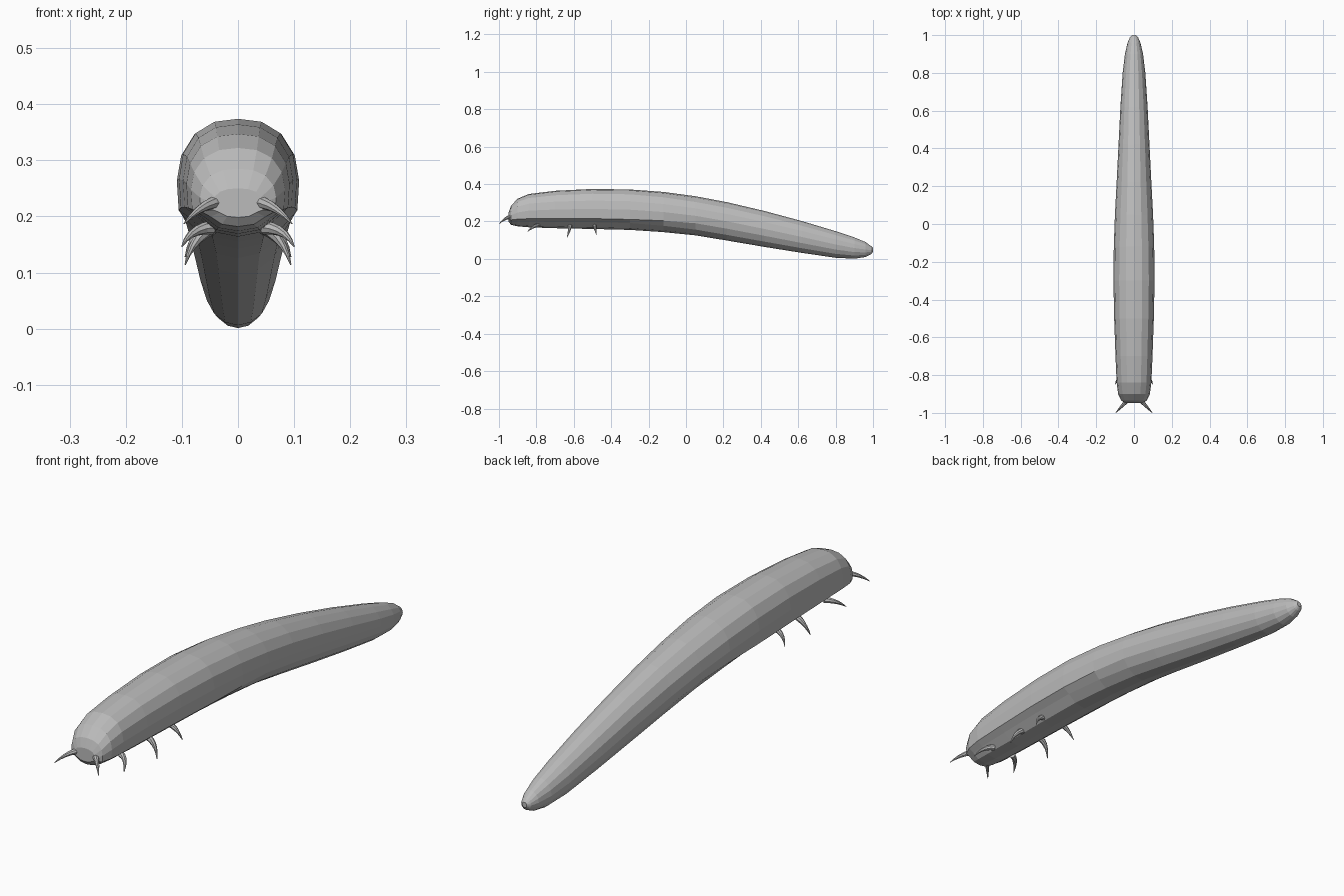
import bpy, bmesh, math
from mathutils import Vector

if "Cube" in bpy.data.objects:
    bpy.data.objects.remove(bpy.data.objects["Cube"])

skin = bpy.data.materials.new("grey_skin")
skin.diffuse_color = (0.5, 0.5, 0.5, 1)
skin.use_nodes = True
skin.node_tree.nodes["Principled BSDF"].inputs["Base Color"].default_value = skin.diffuse_color


def finish(name, bm):
    bmesh.ops.recalc_face_normals(bm, faces=bm.faces)
    me = bpy.data.meshes.new(name)
    bm.to_mesh(me)
    bm.free()
    me.materials.append(skin)
    ob = bpy.data.objects.new(name, me)
    bpy.context.collection.objects.link(ob)
    return ob


def loft(bm, rings):
    vs = [[bm.verts.new(p) for p in r] for r in rings]
    n = len(vs[0])
    for a, b in zip(vs, vs[1:]):
        for i in range(n):
            bm.faces.new((a[i], a[(i + 1) % n], b[(i + 1) % n], b[i]))
    bm.faces.new(vs[0])
    bm.faces.new(vs[-1])


# body: stations of (y, bottom z, top z, half width)
stations = [
    (-0.948, 0.198, 0.250, 0.045), (-0.935, 0.182, 0.285, 0.068),
    (-0.90, 0.174, 0.322, 0.084), (-0.84, 0.169, 0.347, 0.092),
    (-0.70, 0.164, 0.364, 0.098), (-0.50, 0.160, 0.374, 0.105),
    (-0.30, 0.155, 0.371, 0.109), (-0.12, 0.143, 0.358, 0.107),
    (0.05, 0.126, 0.335, 0.101), (0.22, 0.098, 0.303, 0.092),
    (0.42, 0.064, 0.256, 0.082), (0.62, 0.032, 0.202, 0.072),
    (0.80, 0.006, 0.148, 0.060), (0.90, 0.001, 0.115, 0.048),
    (0.96, 0.010, 0.090, 0.034), (0.99, 0.025, 0.068, 0.021),
    (1.00, 0.038, 0.058, 0.010)]
# right half of the cross-section with a flattened underside (top to bottom)
front_half = [(0, 1), (.40, .95), (.72, .76), (.93, .42), (1, 0),
              (.97, -.48), (.72, -.66), (.42, -.92), (0, -1)]


def ring(y, lo, hi, w):
    t = min(1, max(0, (0.05 - y) / 0.35))      # flattened near the front
    half = []
    for i, (fx, fz) in enumerate(front_half):
        a = math.pi * i / 8
        x = math.sin(a) * (1 - t) + fx * t
        z = math.cos(a) * (1 - t) + fz * t
        half.append((x * w, (lo + hi) / 2 + z * (hi - lo) / 2))
    full = half + [(-x, z) for x, z in half[-2:0:-1]]
    return [(x, y, z) for x, z in full]


bm = bmesh.new()
loft(bm, [ring(*s) for s in stations])
finish("body", bm)


# curved spikes: antennae and legs, tapered along a base-bend-tip curve
def spike(name, base, bend, tip, radius):
    for side, label in ((1, "right"), (-1, "left")):
        p = [Vector((v[0] * side, v[1], v[2])) for v in (base, bend, tip)]
        rings = []
        for k in range(6):
            t = k / 5
            c = p[0] * (1 - t) ** 2 + p[1] * 2 * t * (1 - t) + p[2] * t * t
            d = (p[1] - p[0]) * (1 - t) + (p[2] - p[1]) * t
            q = d.to_track_quat('Z', 'Y')
            r = radius * (1 - 0.9 * t ** 1.4)
            rings.append([c + q @ Vector((r * math.cos(a), r * math.sin(a), 0))
                          for a in (math.tau * i / 8 for i in range(8))])
        bm = bmesh.new()
        loft(bm, rings)
        finish(f"{name}_{label}", bm)


spike("antenna", (0.032, -0.93, 0.226), (0.065, -0.965, 0.224), (0.096, -0.999, 0.187), 0.012)
spike("front_leg", (0.045, -0.79, 0.180), (0.085, -0.81, 0.180), (0.100, -0.848, 0.146), 0.012)
spike("middle_leg", (0.045, -0.62, 0.180), (0.082, -0.62, 0.162), (0.094, -0.636, 0.114), 0.012)
spike("rear_leg", (0.045, -0.488, 0.182), (0.082, -0.49, 0.172), (0.094, -0.478, 0.128), 0.011)
